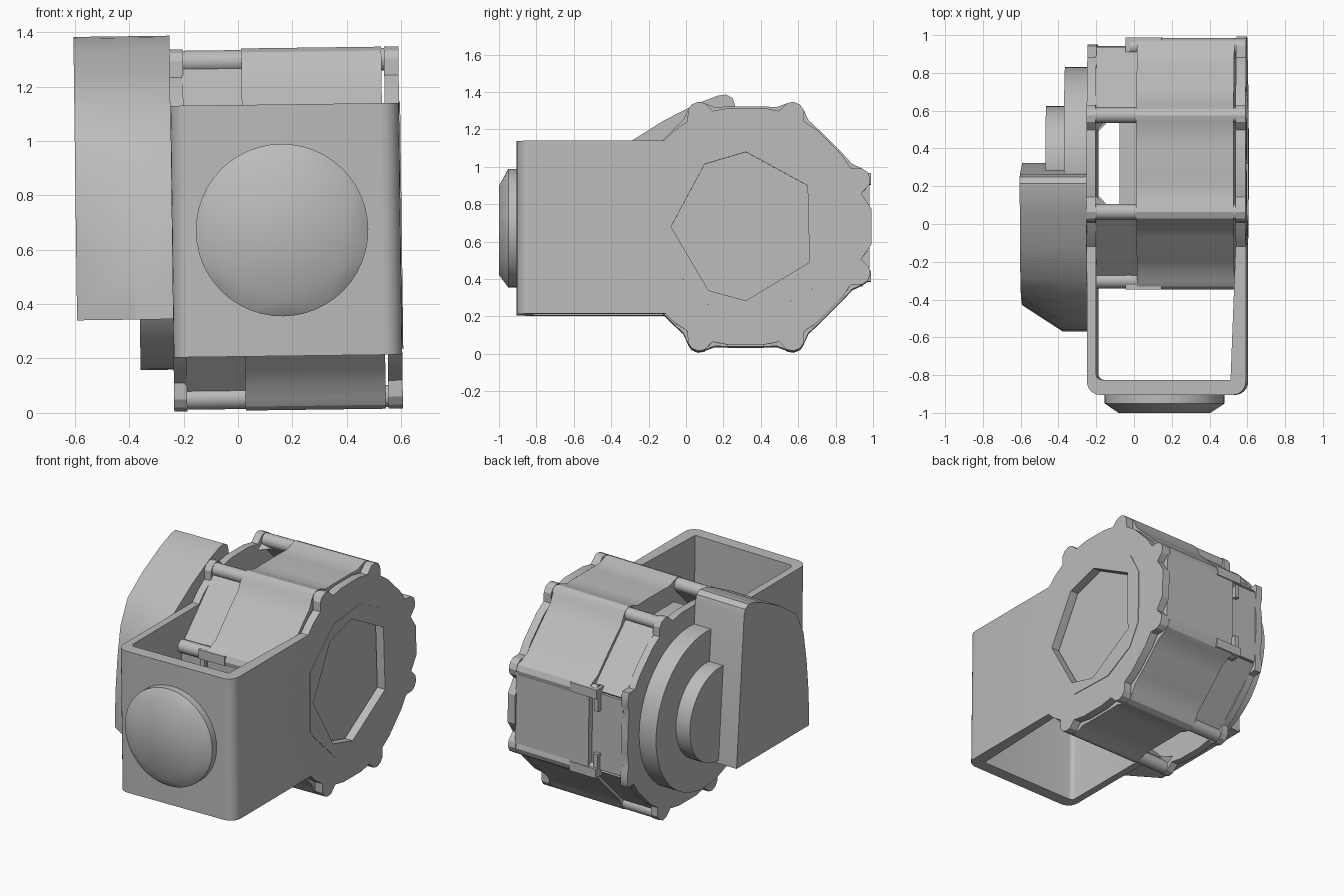
import bpy, bmesh
from math import sin, cos, radians
from mathutils import Matrix

if "Cube" in bpy.data.objects:
    bpy.data.objects.remove(bpy.data.objects["Cube"])

grey = bpy.data.materials.new("plain grey")
grey.use_nodes = True
grey.diffuse_color = (0.5, 0.5, 0.5, 1)
grey.node_tree.nodes["Principled BSDF"].inputs["Base Color"].default_value = (0.5, 0.5, 0.5, 1)

CY, CZ = 0.32, 0.674         # drum axis in y and z
PIVOT = Matrix.Translation((0, 0, CZ))
LEAN = PIVOT @ Matrix.Rotation(-0.013, 4, 'Y') @ PIVOT.inverted()


def shade(ob):
    bpy.ops.object.select_all(action='DESELECT')
    bpy.context.view_layer.objects.active = ob
    ob.select_set(True)
    bpy.ops.object.shade_smooth_by_angle(angle=radians(32))


def finish(name, bm):
    """Turn a bmesh into a shaded, slightly leaning part."""
    bmesh.ops.recalc_face_normals(bm, faces=bm.faces)
    bm.transform(LEAN)
    mesh = bpy.data.meshes.new(name)
    bm.to_mesh(mesh)
    bm.free()
    mesh.materials.append(grey)
    ob = bpy.data.objects.new(name, mesh)
    bpy.context.collection.objects.link(ob)
    shade(ob)
    return ob


def loft(name, rings):
    """Skin closed rings of points and cap both ends."""
    bm = bmesh.new()
    loops = [[bm.verts.new(p) for p in ring] for ring in rings]
    n = len(loops[0])
    for a, b in zip(loops, loops[1:]):
        for i in range(n):
            j = (i + 1) % n
            bm.faces.new((a[i], a[j], b[j], b[i]))
    bm.faces.new(loops[0])
    bm.faces.new(loops[-1])
    return finish(name, bm)


def prism(name, yz, x0, x1):
    return loft(name, [[(x, y, z) for y, z in yz] for x in (x0, x1)])


def hull(name, pts):
    bm = bmesh.new()
    for p in pts:
        bm.verts.new(p)
    res = bmesh.ops.convex_hull(bm, input=bm.verts)
    loose = [g for g in res["geom_interior"] if isinstance(g, bmesh.types.BMVert)]
    bmesh.ops.delete(bm, geom=loose, context='VERTS')
    bmesh.ops.dissolve_limit(bm, angle_limit=0.01, verts=bm.verts, edges=bm.edges)
    return finish(name, bm)


def polar(deg, r, cy=CY, cz=CZ):
    a = radians(deg)
    return cy + r * cos(a), cz + r * sin(a)


def circle(r, n, start=0.0, cy=CY, cz=CZ):
    return [polar(start + 360 * i / n, r, cy, cz) for i in range(n)]


def facet_point(deg, r, t, x):
    """Point at distance r out from the axis and t along a drum facet."""
    a = radians(deg)
    return (x, CY + r * cos(a) - t * sin(a), CZ + r * sin(a) + t * cos(a))


def slab(name, deg, r0, r1, t0, t1, x0, x1):
    return hull(name, [facet_point(deg, r, t, x)
                       for r in (r0, r1) for t in (t0, t1) for x in (x0, x1)])


def lobed(mid, notch, notch_angle=6.5):
    """Eight-lobed outline; mid gives the radius at the middle of each facet."""
    pts = []
    lobe = [(-notch_angle, notch), (-4, .695), (-1.5, .713)]
    lobe += [(-off, r) for off, r in reversed(lobe)]
    for k in range(8):
        pts += [polar(22.5 + 45 * k + off, r) for off, r in lobe]
        pts += [polar(45 * (k + 1) + t, mid((k + 1) % 8)) for t in (-8, 8)]
    return pts


def arc(cx, cy, r, a0, a1, n=6):
    return [polar(a0 + (a1 - a0) * i / n, r, cx, cy) for i in range(n + 1)]


# U-shaped bracket, open above and below
u_shape = ([(-.243, -.1)] + arc(-.173, -.835, .07, 180, 270) + arc(.528, -.835, .07, 270, 360)
           + [(.598, -.1), (.545, -.1), (.517, -.825)] + arc(-.165, -.795, .03, 270, 180, 3)
           + [(-.195, -.1)])
loft("bracket", [[(x, y, z) for x, y in u_shape] for z in (.207, 1.132)])

# Front knob with a seven-sided faceted face
knob = [(x, y, z) for y in (-.90, -.95) for x, z in circle(.317, 48, 0, .162, .67)]
knob += [(x, -1.0, z) for x, z in circle(.25, 7, 13, .162, .67)]
hull("front_knob", knob)

# Right side plate with a raised rim and a seven-sided recess
right_plate = prism("right_plate", lobed(lambda k: .678 if k in (0, 4) else .64, .642), .545, .598)
rim_pts = [(-.11, .882), (.14, 1.102), (.41, 1.137), (.68, 1.002), (.76, .852),
           (.76, .492), (.68, .342), (.47, .227), (.14, .237), (-.11, .482)]
right_rim = prism("right_rim", rim_pts, .57, .602)
recess = [(-.08, .672), (.10, 1.007), (.32, 1.072), (.65, .892), (.66, .482), (.32, .277), (.12, .332)]
cutter = prism("recess_cutter", recess, .5, .7)
for ob in (right_plate, right_rim):
    mod = ob.modifiers.new("recess", 'BOOLEAN')
    mod.operation = 'DIFFERENCE'
    mod.object = cutter
    mod.solver = 'EXACT'
    bpy.context.view_layer.objects.active = ob
    bpy.ops.object.modifier_apply(modifier=mod.name)
    shade(ob)
bpy.data.objects.remove(cutter)

# Left side plate, cut short at the back
left_outline = [(min(y, .95), z) for y, z in lobed(lambda k: .64, .642)]
prism("left_plate", left_outline, -.243, -.195)

# Drum body: panels that sit just below the corner ridges
prism("drum_body", lobed(lambda k: .648, .66, 8), .02, .535)
prism("drum_collar", circle(.56, 8, 22.5), -.07, .03)

# Tie rods on the eight corners, with gussets against the left plate
for k in range(8):
    deg = 22.5 + 45 * k
    y, z = polar(deg, .67)
    prism("tie_rod", circle(.042, 14, 0, y, z), -.02 if k in (0, 7) else -.243, .595)
    for side in (-1, 1):
        base = [facet_point(45 * k, .58, side * t, -.195) for t in (.17, .24)]
        hull("gusset", base + [facet_point(45 * k, .62, side * .24, -.195),
                               facet_point(45 * k, .58, side * .24, -.13)])

# Shell strips across the gap; the top and bottom facets stay open
for k in (0, 1, 3, 4, 5, 7):
    slab("gap_shell", 45 * k, .575, .622, -.25, .25, -.2, .03)

# Raised covers and clips on the front and back facets
for deg in (0, 180):
    slab("raised_cover", deg, .6, .66, -.245, .245, .02, .55)
    for side in (-1, 1):
        slab("clip", deg, .6, .668, side * .23, side * .29, -.04, .15)
        slab("clip_post", deg, .58, .65, side * .14, side * .29, -.04, -.01)

# Stepped discs on the left
prism("large_disc", circle(.512, 56), -.365, -.2)
prism("small_disc", circle(.305, 48), -.465, -.36)

# Curved side cover, its outer front corner cut away towards the bottom
profile = [(.322, .348), (.262, 1.33), (.25, 1.37), (.215, 1.39), (.17, 1.384), (.06, 1.342),
           (-.12, 1.25), (-.30, 1.137), (-.42, .985), (-.51, .79), (-.56, .57), (-.57, .348)]


def cut_back(y, z):
    return y + (.14 * min(1, max(0, (1.2 - z) / .5)) if y < 0 else 0)


loft("side_cover", [[(-.243, y, z) for y, z in profile],
                    [(-.38, y, z) for y, z in profile],
                    [(-.596, cut_back(y, z), z) for y, z in profile]])
